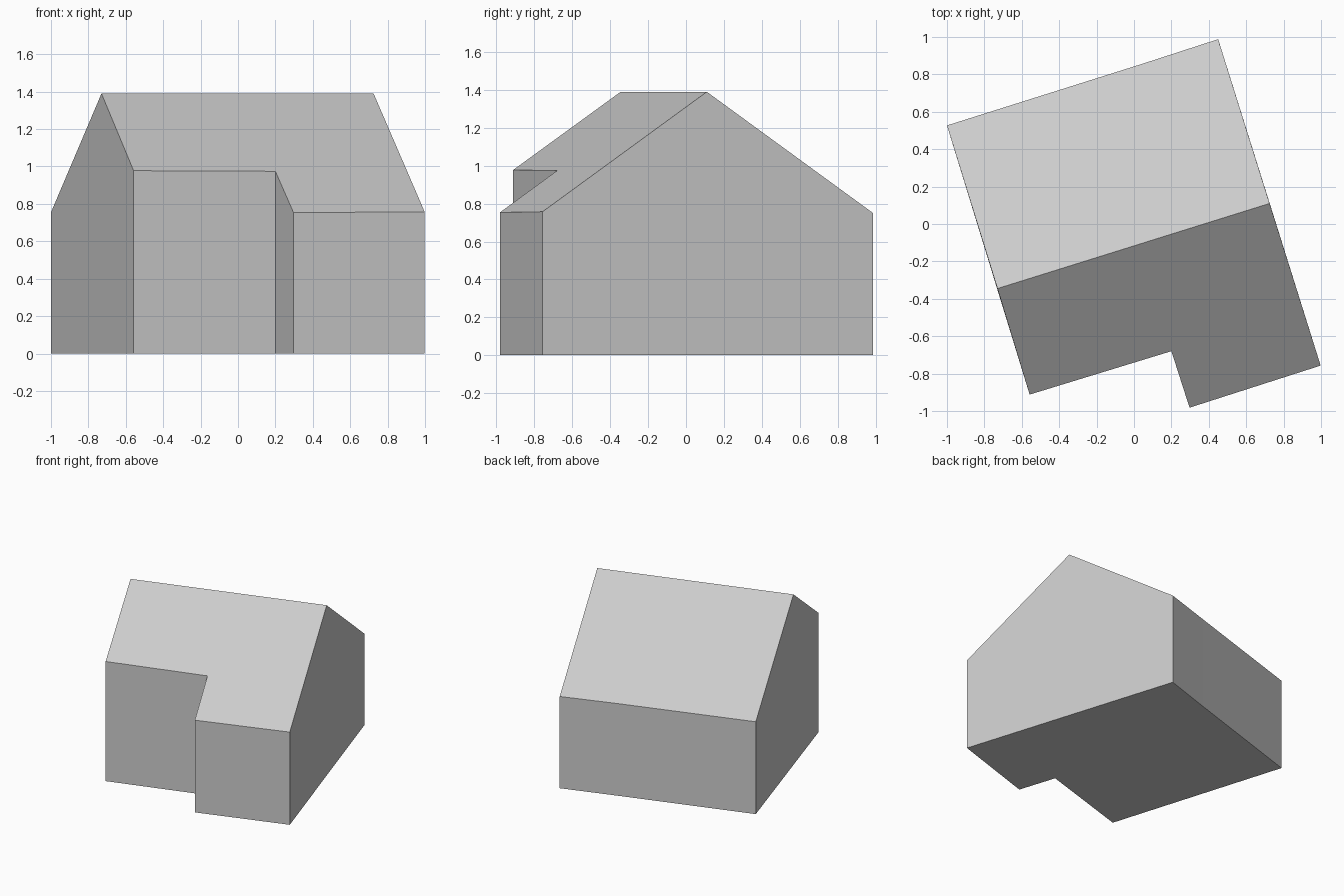
import bpy
import bmesh
from mathutils import Vector

default_cube = bpy.data.objects.get("Cube")
if default_cube:
    bpy.data.objects.remove(default_cube, do_unlink=True)

# Single plain grey for the whole massing
grey = bpy.data.materials.new("plain_grey")
grey.use_nodes = True
colour = (0.6, 0.6, 0.6, 1.0)
grey.diffuse_color = colour
grey.node_tree.nodes["Principled BSDF"].inputs["Base Color"].default_value = colour

RIDGE_Z = 1.39
PITCH = 0.696
ridge_ends = [Vector((-0.73, -0.345)), Vector((0.725, 0.11))]
along = (ridge_ends[1] - ridge_ends[0]).normalized()
across = Vector((-along.y, along.x))

# Footprint corners, counter-clockwise: notched front, then back
front = [(-0.558, -0.912), (0.2, -0.68), (0.297, -0.982), (0.998, -0.757)]
back = [(0.45, 0.988), (0.04, 0.855), (-1.0, 0.527)]


def eave_height(point):
    """Height of the pitched roof above a footprint corner."""
    return RIDGE_Z - PITCH * abs((Vector(point) - ridge_ends[0]).dot(across))


bm = bmesh.new()
corners = front + back
base = [bm.verts.new((*p, 0)) for p in corners]
eaves = [bm.verts.new((*p, eave_height(p))) for p in corners]
ridge = [bm.verts.new((*p, RIDGE_Z)) for p in ridge_ends]
count, n_front = len(corners), len(front)

# Floor and walls; the two end walls rise to the ridge as gables
bm.faces.new(base[::-1])
gable_peaks = {n_front - 1: ridge[1], count - 1: ridge[0]}
for i in range(count):
    j = (i + 1) % count
    wall = [base[i], base[j], eaves[j]]
    if i in gable_peaks:
        wall.append(gable_peaks[i])
    bm.faces.new(wall + [eaves[i]])

# Two roof slopes meeting at the ridge
bm.faces.new(eaves[:n_front] + [ridge[1], ridge[0]])
bm.faces.new(eaves[n_front:] + [ridge[0], ridge[1]])
bmesh.ops.recalc_face_normals(bm, faces=bm.faces)

mesh = bpy.data.meshes.new("house_body")
bm.to_mesh(mesh)
bm.free()
mesh.materials.append(grey)
house = bpy.data.objects.new("house_body", mesh)
bpy.context.collection.objects.link(house)
